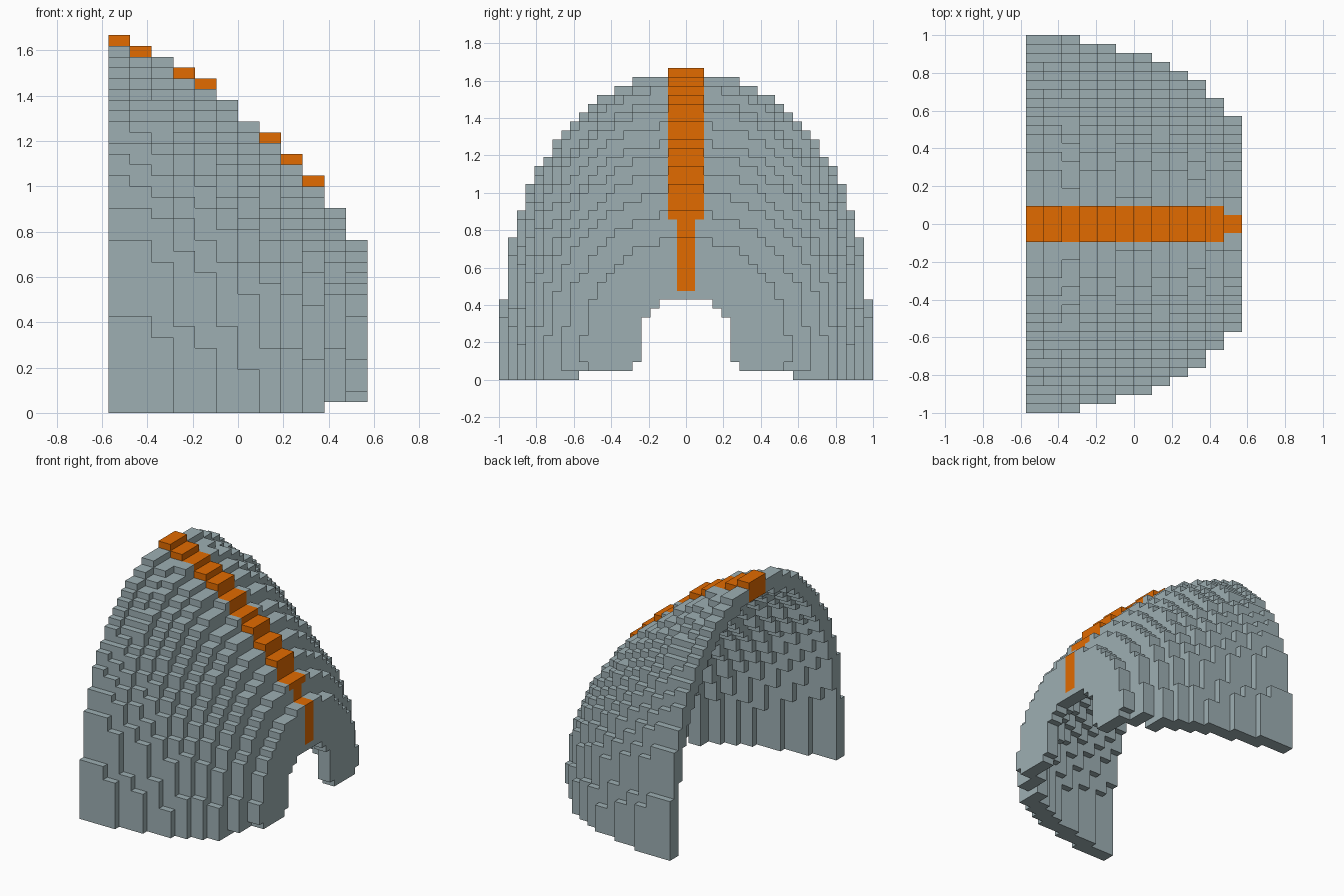
import bpy
import bmesh

if "Cube" in bpy.data.objects:
    bpy.data.objects.remove(bpy.data.objects["Cube"])

U = 1 / 21          # block size
POWER = 2.2         # roundness of the arch curve
HALF_WIDTHS = [21.5, 21.45, 21.1, 20.5, 19.95, 19.4, 18.8, 18.05, 17.2, 16.1, 14.5, 12.4]
TOPS = [35, 34, 33, 32, 31, 29, 27, 26, 24, 22, 19, 16]
FLUSH = {2, 5, 6, 10, 11}   # slices whose stripe is level with the shell
LAST = len(TOPS) - 1


def make_material(name, rgb):
    mat = bpy.data.materials.new(name)
    mat.use_nodes = True
    color = (*rgb, 1)
    mat.diffuse_color = color
    mat.node_tree.nodes["Principled BSDF"].inputs["Base Color"].default_value = color
    return mat


GREY = make_material("blue grey", (0.34, 0.43, 0.45))
ORANGE = make_material("orange", (0.76, 0.145, 0.0))


def arch(col, half, height, power=POWER):
    """Height of an arch over the middle of one block column."""
    t = (col + 0.5) / half
    return height * (1 - t ** power) ** (1 / power) if t < 1 else 0


def outer_height(i, col):
    half = HALF_WIDTHS[i]
    height = arch(col, half, TOPS[i] - (0.2 if i in FLUSH else 0.6))
    # the outermost column is a lower step
    return round(height * 0.75 if col + 1.5 >= half else height)


def inner_height(i, col):
    """The inside follows the next slice, two blocks further in."""
    if i == LAST:
        return round(arch(col, 5.55, 9.3, 2.8))
    return round(arch(col, HALF_WIDTHS[i + 1] - 2, TOPS[i + 1] - 2))


def stripe_bottom(i, col):
    """Lower edge of the stripe, or None outside it."""
    if col > 1 or (i == LAST and col > 0):
        return None
    if i == LAST:
        return 10
    if i == LAST - 1:
        return TOPS[i] - (3 if col == 0 else 1)
    return inner_height(i, col)


def add_slice(bm, i, columns):
    """Extrude the stepped outline of (column, low, high) runs along x."""
    upper, lower = [], []
    for col, low, high in columns:
        upper += [(col, high), (col + 1, high)]
        lower += [(col, low), (col + 1, low)]
    outline = []
    for p in upper + lower[::-1]:
        if p not in outline:
            outline.append(p)
    x0 = (2 * i - 12) * U
    face = bm.faces.new([bm.verts.new((x0, y * U, z * U)) for y, z in outline])
    ext = bmesh.ops.extrude_face_region(bm, geom=[face], use_keep_orig=True)
    moved = [v for v in ext["geom"] if isinstance(v, bmesh.types.BMVert)]
    bmesh.ops.translate(bm, verts=moved, vec=(2 * U, 0, 0))


def finish(bm, name, mat):
    bmesh.ops.recalc_face_normals(bm, faces=bm.faces)
    mesh = bpy.data.meshes.new(name)
    bm.to_mesh(mesh)
    bm.free()
    mesh.materials.append(mat)
    obj = bpy.data.objects.new(name, mesh)
    bpy.context.collection.objects.link(obj)
    mirror = obj.modifiers.new("Mirror", "MIRROR")
    mirror.use_axis = (False, True, False)
    mirror.use_mirror_merge = False


# Stepped shell and its centre stripe, one slice at a time
shell, stripe = bmesh.new(), bmesh.new()
for i, top in enumerate(TOPS):
    base = 1 if i >= LAST - 1 else 0
    grey, orange = [], []
    for col in range(21):
        low = max(base, inner_height(i, col))
        high = outer_height(i, col)
        if i == LAST and col == 11:
            low = 2
        split = stripe_bottom(i, col)
        if split is not None:
            orange.append((col, split, top))
            high = split
        if high > low:
            grey.append((col, low, high))
    add_slice(shell, i, grey)
    add_slice(stripe, i, orange)

finish(shell, "stepped_shell", GREY)
finish(stripe, "centre_stripe", ORANGE)
